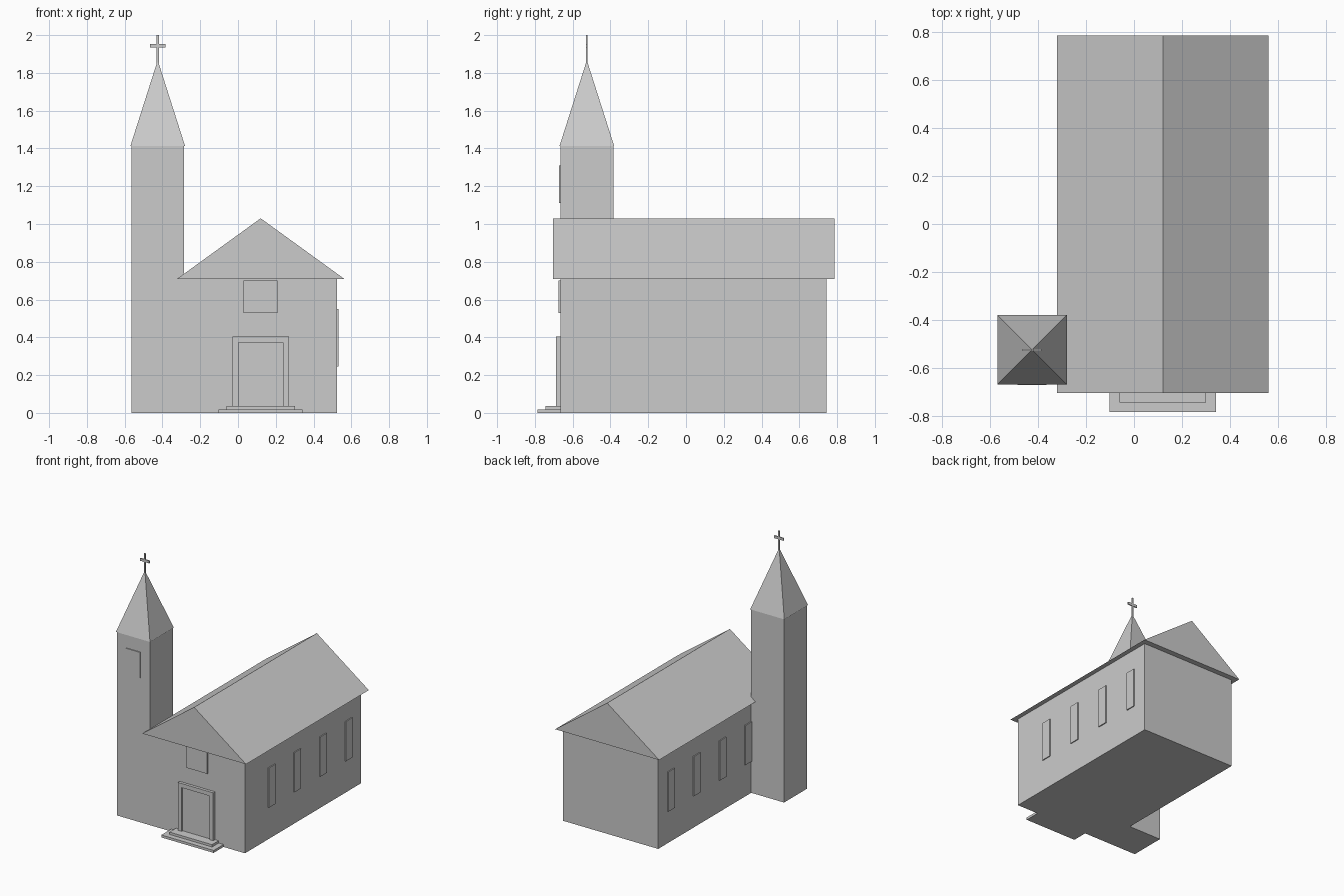
import bpy
import bmesh

cube = bpy.data.objects.get("Cube")
if cube:
    bpy.data.objects.remove(cube, do_unlink=True)

# One flat colour for the whole building
stone = bpy.data.materials.new("plain_grey")
stone.use_nodes = True
colour = (0.6, 0.6, 0.6, 1)
stone.diffuse_color = colour
stone.node_tree.nodes["Principled BSDF"].inputs["Base Color"].default_value = colour


def finish(name, bm):
    bmesh.ops.recalc_face_normals(bm, faces=bm.faces)
    mesh = bpy.data.meshes.new(name)
    bm.to_mesh(mesh)
    bm.free()
    mesh.materials.append(stone)
    obj = bpy.data.objects.new(name, mesh)
    bpy.context.collection.objects.link(obj)
    return obj


def box(name, x, y, z):
    """Box from (min, max) pairs."""
    bm = bmesh.new()
    bmesh.ops.create_cube(bm, size=1)
    for v in bm.verts:
        v.co = [r[0] if c < 0 else r[1] for c, r in zip(v.co, (x, y, z))]
    return finish(name, bm)


def span(centre, width):
    return (centre - width / 2, centre + width / 2)


HALL_X, TOWER_X, TOWER_Y = 0.12, -0.425, -0.525
FRONT, BACK, EAVES = -0.665, 0.745, 0.71
HALL_WIDTH, TOWER_WIDTH = 0.81, 0.28

# Hall
hall_x = span(HALL_X, HALL_WIDTH)
box("hall", hall_x, (FRONT, BACK), (0, EAVES))

# Gable roof: triangular profile pushed along y
bm = bmesh.new()
profile = [(HALL_X - 0.442, EAVES), (HALL_X + 0.442, EAVES), (HALL_X, 1.03)]
gable = bm.faces.new([bm.verts.new((x, FRONT - 0.04, z)) for x, z in profile])
pushed = bmesh.ops.extrude_face_region(bm, geom=[gable], use_keep_orig=True)
for v in pushed["geom"]:
    if isinstance(v, bmesh.types.BMVert):
        v.co.y = BACK + 0.042
finish("gable_roof", bm)

# Tower
box("tower", span(TOWER_X, TOWER_WIDTH), span(TOWER_Y, TOWER_WIDTH), (0, 1.415))

# Spire: square pyramid
bm = bmesh.new()
base = [bm.verts.new((TOWER_X + sx * 0.145, TOWER_Y + sy * 0.145, 1.412))
        for sx, sy in ((-1, -1), (1, -1), (1, 1), (-1, 1))]
bm.faces.new(base)
tip = bm.verts.new((TOWER_X, TOWER_Y, 1.867))
for i in range(4):
    bm.faces.new((base[i], base[(i + 1) % 4], tip))
finish("spire", bm)

# Cross on the spire
cross_y = span(TOWER_Y, 0.008)
box("cross_post", span(TOWER_X, 0.011), cross_y, (1.85, 2))
box("cross_arm", span(TOWER_X, 0.08), cross_y, (1.934, 1.954))

# Side windows, four on each long wall
for side, x in (("right", hall_x[0]), ("left", hall_x[1])):
    for i in range(4):
        box(f"{side}_window_{i + 1}", span(x, 0.015),
            span(-0.345 + i * 0.312, 0.08), (0.245, 0.55))

# Front windows
box("gable_window", span(HALL_X, 0.18), (FRONT - 0.009, FRONT), (0.53, 0.7))
box("tower_window", span(TOWER_X, 0.12), (FRONT - 0.007, FRONT), (1.11, 1.31))

# Doorway: frame around a slightly recessed door
frame_y = (FRONT - 0.022, FRONT)
for side, s in (("right", -1), ("left", 1)):
    box(f"{side}_door_jamb", span(HALL_X + s * 0.134, 0.032), frame_y, (0, 0.405))
box("door_lintel", span(HALL_X, 0.236), frame_y, (0.373, 0.405))
box("door", span(HALL_X, 0.236), (FRONT - 0.01, FRONT), (0, 0.373))

# Entrance steps
box("lower_step", span(HALL_X, 0.445), (-0.785, FRONT), (0, 0.019))
box("upper_step", span(HALL_X, 0.362), (-0.745, FRONT), (0.019, 0.037))
